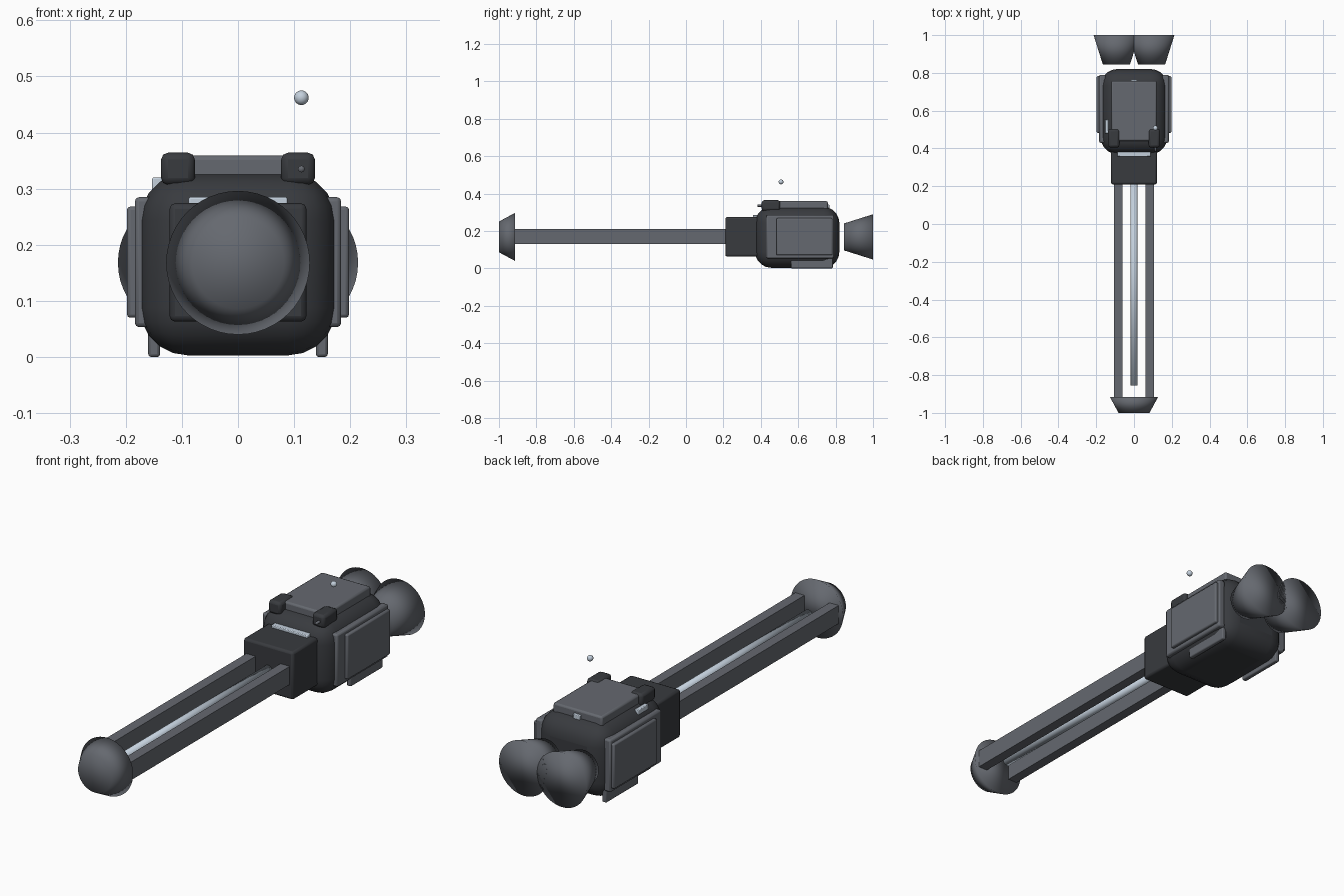
import bpy
from math import pi

if "Cube" in bpy.data.objects:
    bpy.data.objects.remove(bpy.data.objects["Cube"])


def material(name, r, g, b):
    m = bpy.data.materials.new(name)
    m.diffuse_color = (r, g, b, 1)
    m.use_nodes = True
    m.node_tree.nodes["Principled BSDF"].inputs["Base Color"].default_value = m.diffuse_color
    return m


DARK = material("dark_hull", 0.04, 0.043, 0.049)
GREY = material("grey_metal", 0.13, 0.14, 0.16)
LIGHT = material("pale_light", 0.55, 0.63, 0.72)


def box(name, x, y, z, mat, bevel=0.006, segments=2):
    """Bevelled box from (min, max) ranges."""
    bpy.ops.mesh.primitive_cube_add(
        size=1, location=[(a + b) / 2 for a, b in (x, y, z)])
    o = bpy.context.object
    o.name = name
    o.scale = [b - a for a, b in (x, y, z)]
    bpy.ops.object.transform_apply(location=False, rotation=False, scale=True)
    if bevel:
        m = o.modifiers.new("bevel", 'BEVEL')
        m.width = bevel
        m.segments = segments
        m.limit_method = 'NONE'
    bpy.ops.object.shade_smooth_by_angle(angle=pi / 6)
    o.data.materials.append(mat)
    return o


def frustum(name, x, z, y0, y1, r0, r1, mat, sides=48):
    """Closed, fully smooth cone section along y: r0 at y0, r1 at y1."""
    bpy.ops.mesh.primitive_cone_add(
        vertices=sides, radius1=r0, radius2=r1, depth=y1 - y0,
        location=(x, (y0 + y1) / 2, z), rotation=(-pi / 2, 0, 0))
    o = bpy.context.object
    o.name = name
    bpy.ops.object.shade_smooth()
    o.data.materials.append(mat)
    return o


def span(side, a, b):
    return tuple(sorted((side * a, side * b)))


AXIS_Z = 0.168

# Main hull and forward collar
box("hull", (-0.175, 0.175), (0.37, 0.82), (0.003, 0.328), DARK, 0.085, 5)
box("collar", (-0.122, 0.122), (0.21, 0.42), (0.063, 0.274), DARK, 0.01)
box("roof_plate", (-0.12, 0.12), (0.44, 0.758), (0.30, 0.359), GREY, 0.008)

# Mirrored parts: armour, skids, roof clamps, rails, engine bells
for side, tag in ((-1, "left"), (1, "right")):
    box(f"side_panel_{tag}", span(side, 0.15, 0.184), (0.43, 0.79), (0.053, 0.285), GREY, 0.008)
    box(f"side_armour_{tag}", span(side, 0.17, 0.198), (0.483, 0.783), (0.07, 0.268), GREY, 0.006)
    box(f"skid_{tag}", span(side, 0.139, 0.16), (0.56, 0.785), (0.0, 0.1), GREY, 0.005)
    box(f"roof_clamp_{tag}", span(side, 0.077, 0.137), (0.405, 0.503), (0.307, 0.364), DARK, 0.012)
    box(f"rail_{tag}", span(side, 0.061, 0.106), (-0.92, 0.22), (0.13, 0.21), GREY, 0)
    frustum(f"engine_bell_{tag}", side * 0.093, AXIS_Z, 0.845, 1.0, 0.072, 0.121, GREY)

# Central rod and nose cap
frustum("centre_rod", 0, AXIS_Z, -0.855, 0.22, 0.019, 0.019, LIGHT, 24)
frustum("nose_cap", 0, AXIS_Z, -1.0, -0.915, 0.082, 0.128, GREY)

# Lights and small fittings
box("front_light_strip", (-0.088, 0.088), (0.357, 0.385), (0.262, 0.285), LIGHT, 0.003)
box("side_light", (-0.153, -0.135), (0.48, 0.553), (0.29, 0.32), LIGHT, 0.003)
box("rear_light", (-0.017, 0.017), (0.745, 0.766), (0.318, 0.342), LIGHT, 0.003)
frustum("clamp_pin", 0.113, 0.335, 0.383, 0.42, 0.006, 0.006, GREY, 16)
bpy.ops.mesh.primitive_uv_sphere_add(
    segments=24, ring_count=12, radius=0.013, location=(0.113, 0.508, 0.462))
beacon = bpy.context.object
beacon.name = "beacon"
bpy.ops.object.shade_smooth()
beacon.data.materials.append(LIGHT)
